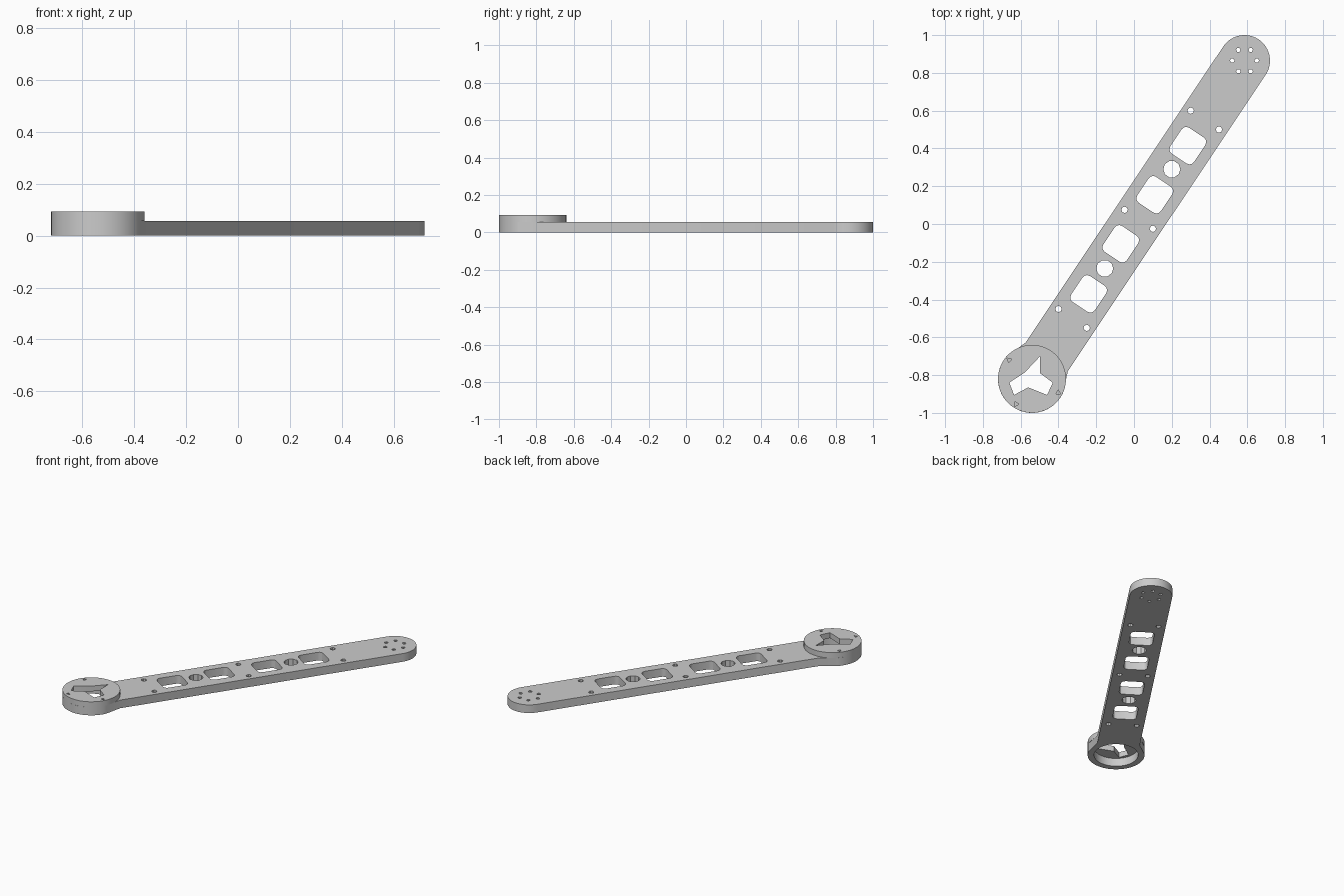
import bpy
import bmesh
from math import sin, cos, pi, atan2, hypot
from mathutils import Vector, Matrix

cube = bpy.data.objects.get("Cube")
if cube:
    bpy.data.objects.remove(cube)

# Plain grey for the whole part
grey = bpy.data.materials.new("light_grey")
grey.use_nodes = True
colour = (0.6, 0.6, 0.6, 1)
grey.diffuse_color = colour
grey.node_tree.nodes["Principled BSDF"].inputs["Base Color"].default_value = colour

HUB = Vector((-0.54, -0.82))
TIP = Vector((0.585, 0.865))
HUB_R, TIP_R = 0.18, 0.135
ARM_TOP, HUB_TOP = 0.056, 0.093
AXIS = TIP - HUB
ANGLE = atan2(AXIS.y, AXIS.x)
LENGTH = AXIS.length
ROT = Matrix.Rotation(ANGLE, 2)


def arc(centre, r, start, end, n):
    """Points on an arc, both ends included."""
    return [Vector((centre[0] + r * cos(start + (end - start) * i / n),
                    centre[1] + r * sin(start + (end - start) * i / n)))
            for i in range(n + 1)]


def circle(centre, r, n, turn=0.0):
    return arc(centre, r, turn, turn + 2 * pi, n)[:-1]


def rounded_window(centre, length, width, r):
    """Rounded rectangle aligned with the arm."""
    pts = []
    for k, (sx, sy) in enumerate([(1, 1), (-1, 1), (-1, -1), (1, -1)]):
        corner = (sx * (length / 2 - r), sy * (width / 2 - r))
        pts += arc(corner, r, k * pi / 2, (k + 1) * pi / 2, 3)
    return [Vector(centre) + ROT @ p for p in pts]


def plate(name, loops, bottom, top):
    """Extrude a flat outline with holes into a closed plate."""
    curve = bpy.data.curves.new(name, 'CURVE')
    curve.dimensions = '2D'
    curve.fill_mode = 'BOTH'
    curve.extrude = (top - bottom) / 2
    for loop in loops:
        spline = curve.splines.new('POLY')
        spline.points.add(len(loop) - 1)
        for point, p in zip(spline.points, loop):
            point.co = (p[0], p[1], 0, 1)
        spline.use_cyclic_u = True
    temp = bpy.data.objects.new(name + "_profile", curve)
    bpy.context.collection.objects.link(temp)
    graph = bpy.context.evaluated_depsgraph_get()
    mesh = bpy.data.meshes.new_from_object(temp.evaluated_get(graph))
    bpy.data.objects.remove(temp)
    bm = bmesh.new()
    bm.from_mesh(mesh)
    bmesh.ops.remove_doubles(bm, verts=bm.verts, dist=0.0001)
    bmesh.ops.translate(bm, verts=bm.verts, vec=(0, 0, (top + bottom) / 2))
    bmesh.ops.recalc_face_normals(bm, faces=bm.faces)
    bm.to_mesh(mesh)
    bm.free()
    mesh.name = name
    mesh.materials.clear()
    mesh.materials.append(grey)
    obj = bpy.data.objects.new(name, mesh)
    bpy.context.collection.objects.link(obj)
    bpy.ops.object.select_all(action='DESELECT')
    obj.select_set(True)
    bpy.context.view_layer.objects.active = obj
    bpy.ops.object.shade_smooth_by_angle(angle=pi / 6)
    return obj


# Arm outline: round tip, straight sides, flare into the round hub
flare = 1.4
outline = arc((LENGTH, 0), TIP_R, -pi / 2, pi / 2, 24)
outline.append(Vector((0.14, TIP_R)))
outline += arc((0, 0), HUB_R, flare, 2 * pi - flare, 40)
outline.append(Vector((0.14, -TIP_R)))
arm_loops = [[HUB + ROT @ p for p in outline]]

# Hub pocket, open underneath
arm_loops.append(circle(HUB, 0.14, 40))

# Four windows with a round hole between each pair
for centre in [(0.285, 0.415), (0.11, 0.155), (-0.07, -0.105), (-0.24, -0.37)]:
    arm_loops.append(rounded_window(centre, 0.165, 0.15, 0.028))
for centre in [(0.2, 0.29), (-0.155, -0.235)]:
    arm_loops.append(circle(centre, 0.045, 10))

# Pairs of screw holes along the edges
for centre in [(0.375, 0.55), (0.025, 0.025), (-0.325, -0.5)]:
    for side in (-1, 1):
        arm_loops.append(circle(Vector(centre) + ROT @ Vector((0, side * 0.09)), 0.017, 8))

# Ring of small holes at the tip
for spot in circle(TIP, 0.065, 6):
    arm_loops.append(circle(spot, 0.012, 6))
plate("arm", arm_loops, 0, ARM_TOP)

# Hub cap with a three-lobed opening and small notches over the rim
star = [(-0.497, -0.7), (-0.497, -0.79), (-0.43, -0.84), (-0.46, -0.905),
        (-0.56, -0.865), (-0.635, -0.905), (-0.66, -0.84), (-0.577, -0.785)]
cap_loops = [circle(HUB, HUB_R, 48), star]
for angle in (2.45, 4.15, 5.8):
    notch = HUB + 0.157 * Vector((cos(angle), sin(angle)))
    cap_loops.append(circle(notch, 0.015, 3, angle))
plate("hub_cap", cap_loops, ARM_TOP, HUB_TOP)
